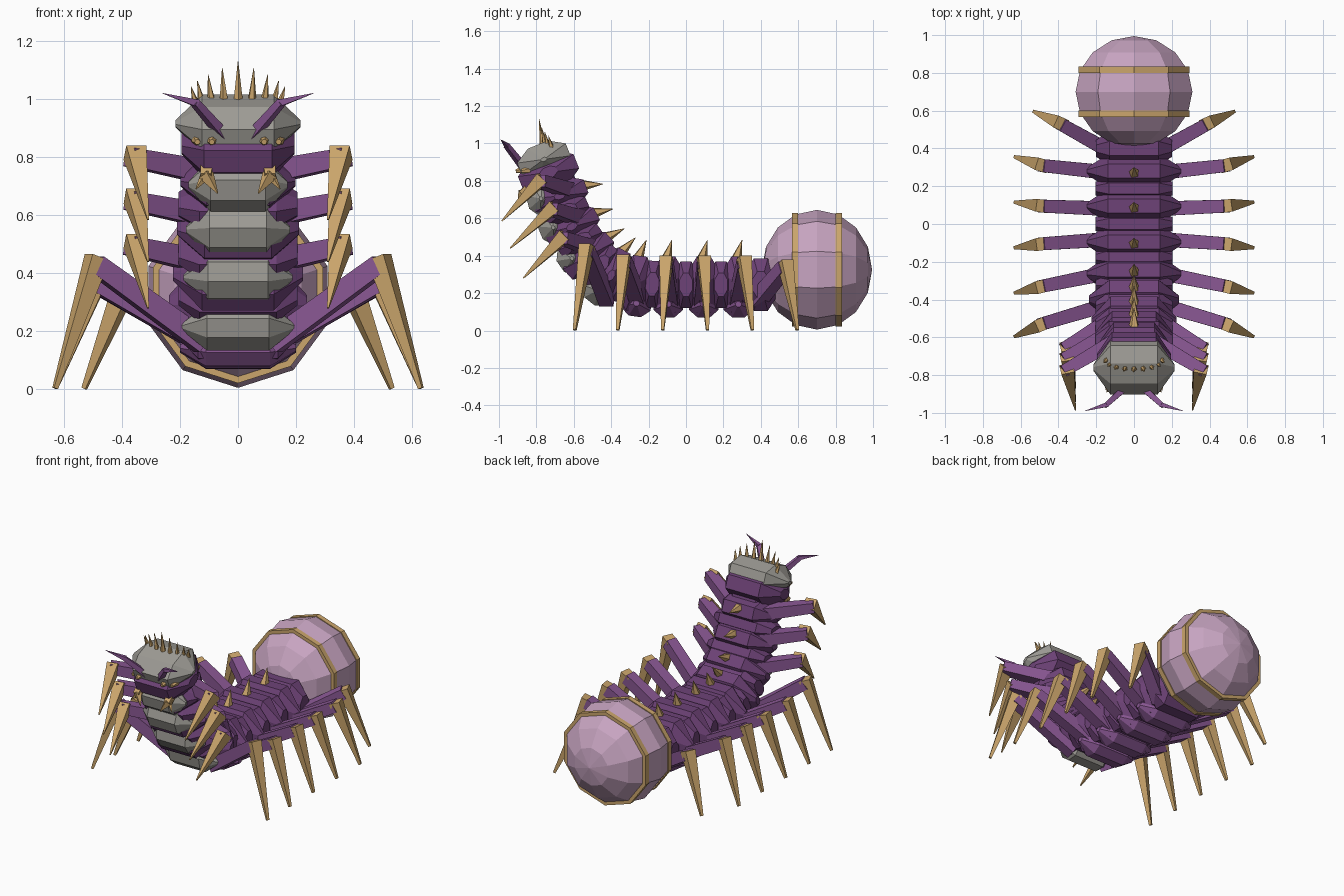
import bpy, bmesh
from math import sin, cos, pi, radians
from mathutils import Vector, Matrix

if "Cube" in bpy.data.objects:
    bpy.data.objects.remove(bpy.data.objects["Cube"], do_unlink=True)


def material(name, rgb):
    m = bpy.data.materials.new(name)
    m.use_nodes = True
    m.diffuse_color = (*rgb, 1)
    bsdf = m.node_tree.nodes["Principled BSDF"]
    bsdf.inputs["Base Color"].default_value = (*rgb, 1)
    bsdf.inputs["Roughness"].default_value = 0.8
    return m


PURPLE = material("dark purple shell", (0.155, 0.055, 0.185))
VIOLET = material("light purple limb", (0.25, 0.095, 0.29))
GREY = material("grey plate", (0.34, 0.33, 0.30))
GOLD = material("tan horn", (0.60, 0.38, 0.15))
PINK = material("pink abdomen", (0.57, 0.37, 0.53))


def finish(name, bm, mat):
    bmesh.ops.recalc_face_normals(bm, faces=bm.faces)
    mesh = bpy.data.meshes.new(name)
    bm.to_mesh(mesh)
    bm.free()
    mesh.materials.append(mat)
    ob = bpy.data.objects.new(name, mesh)
    bpy.context.collection.objects.link(ob)
    return ob


def gem(name, y, z, size, tilt, mat, flat=0.55, end=0.2):
    """Faceted shell: an eight-sided barrel along x with pinched ends."""
    bm = bmesh.new()
    hx, hy, hz = size
    rings = []
    for x, r in ((-1, end), (-flat, 1), (flat, 1), (1, end)):
        r /= cos(pi / 8)
        rings.append([bm.verts.new((x * hx, r * hy * cos(a), r * hz * sin(a)))
                      for a in [(k + 0.5) * pi / 4 for k in range(8)]])
    for a, b in zip(rings, rings[1:]):
        for k in range(8):
            bm.faces.new((a[k], a[k - 1], b[k - 1], b[k]))
    bm.faces.new(rings[0])
    bm.faces.new(rings[-1])
    bm.transform(Matrix.Translation((0, y, z)) @ Matrix.Rotation(-radians(tilt), 4, 'X'))
    return finish(name, bm, mat)


def beam(name, a, b, r1, r2, mat, sides=4):
    """Tapered prism from a to b."""
    a, b = Vector(a), Vector(b)
    d = b - a
    bm = bmesh.new()
    bmesh.ops.create_cone(bm, cap_ends=True, segments=sides, radius1=r1, radius2=r2,
                          depth=d.length)
    turn = d.to_track_quat('Z', 'Y').to_matrix().to_4x4()
    bm.transform(Matrix.Translation((a + b) / 2) @ turn @ Matrix.Rotation(pi / 4, 4, 'Z'))
    return finish(name, bm, mat)


def pair(name, a, b, r1, r2, mat, sides=4):
    for side, s in (("left", 1), ("right", -1)):
        beam(side + "_" + name, (a[0] * s, *a[1:]), (b[0] * s, *b[1:]), r1, r2, mat, sides)


# Body segments along the spine: y, z, tilt
spine = [(0.28, 0.245, 0), (0.095, 0.245, 0), (-0.095, 0.245, 0), (-0.265, 0.25, 8),
         (-0.40, 0.295, 28), (-0.52, 0.40, 48), (-0.61, 0.555, 62), (-0.675, 0.72, 70)]
for i, (y, z, t) in enumerate(spine):
    w = 0.25 if i < 4 else 0.25 - 0.013 * (i - 3)
    gem(f"body_segment_{i}", y, z, (w, 0.09, 0.15), t, PURPLE)
    # Spike on the back, leaning to the rear
    up = Vector((0, sin(radians(t)), cos(radians(t))))
    back = Vector((0, cos(radians(t)), -sin(radians(t))))
    base = Vector((0, y, z)) + up * 0.14
    beam(f"back_spike_{i}", base - back * 0.01, base + up * 0.10 + back * 0.02,
         0.03, 0.001, GOLD, 5)
    if i < 4:
        gem(f"belly_plate_{i}", y, z - 0.105, (0.2, 0.08, 0.07), t, VIOLET)

# Narrower joints between the segments and in front of the abdomen
for i, (a, b) in enumerate(zip(spine, spine[1:])):
    y, z, t = [(p + q) / 2 for p, q in zip(a, b)]
    gem(f"joint_{i}", y, z, (0.205, 0.07, 0.125), t, PURPLE, 0.65, 0.5)
gem("rear_joint", 0.40, 0.245, (0.2, 0.09, 0.14), 0, PURPLE, 0.65, 0.5)
gem("neck_joint", -0.69, 0.79, (0.15, 0.08, 0.1), 70, PURPLE)

# Grey chest plates on the raised front
chest = [(-0.47, 0.215, 38), (-0.61, 0.385, 55), (-0.71, 0.55, 68), (-0.775, 0.705, 75)]
for i, (y, z, t) in enumerate(chest):
    gem(f"chest_plate_{i}", y, z, (0.195 - 0.008 * i, 0.088, 0.075), t, GREY, 0.55, 0.12)

# Walking legs: hip y, knee y, knee z, foot y, foot x
legs = [(0.38, 0.53, 0.34, 0.595, 0.53), (0.27, 0.31, 0.365, 0.355, 0.63),
        (0.08, 0.095, 0.365, 0.115, 0.63), (-0.08, -0.105, 0.365, -0.125, 0.63),
        (-0.255, -0.33, 0.37, -0.365, 0.63), (-0.42, -0.53, 0.43, -0.595, 0.63)]
for i, (hy, ky, kz, fy, fx) in enumerate(legs):
    kx = fx - 0.14
    pair(f"thigh_{i}", (0.12, hy, 0.16), (kx, ky, kz), 0.055, 0.048, VIOLET)
    pair(f"claw_leg_{i}", (kx - 0.005, ky, kz + 0.025), (fx, fy, 0.003), 0.048, 0.011, GOLD)

# Raised arms: hip y, z, knee y, z, tip y, z
arms = [(-0.63, 0.75, -0.78, 0.80, -0.985, 0.585),
        (-0.57, 0.60, -0.715, 0.65, -0.94, 0.44),
        (-0.50, 0.44, -0.66, 0.495, -0.87, 0.28)]
for i, (hy, hz, ky, kz, ty, tz) in enumerate(arms):
    pair(f"arm_{i}", (0.12, hy, hz), (0.375, ky, kz), 0.055, 0.045, VIOLET)
    pair(f"arm_claw_{i}", (0.355, ky + 0.015, kz + 0.015), (0.31, ty, tz), 0.05, 0.004, GOLD)

# Head with grey cap
gem("head", -0.735, 0.845, (0.195, 0.16, 0.10), -22, PURPLE, 0.6, 0.3)
gem("head_cap", -0.76, 0.915, (0.215, 0.14, 0.085), -22, GREY, 0.58, 0.12)

# Crown of horns in an arc
for i in range(-4, 5):
    a = i * radians(19)
    x, y = 0.145 * sin(a), -0.70 - 0.065 * cos(a)
    z = 0.985 - 0.02 * abs(sin(a))
    h = 0.145 - 0.017 * abs(i)
    beam(f"crown_horn_{i + 4}", (x, y, z), (x * 1.15, y - 0.02, z + h), 0.018, 0.001, GOLD, 5)

# Antennae, eyes and mandibles
pair("antenna_base", (0.05, -0.87, 0.875), (0.15, -0.96, 0.99), 0.024, 0.018, VIOLET)
pair("antenna_tip", (0.14, -0.955, 0.985), (0.26, -0.99, 1.02), 0.018, 0.001, VIOLET)
for i, (x, y) in enumerate(((0.09, -0.885), (0.14, -0.855))):
    pair(f"eye_{i}", (x, y + 0.02, 0.86), (x, y - 0.025, 0.852), 0.022, 0.010, GOLD, 6)
pair("mandible_base", (0.105, -0.82, 0.785), (0.11, -0.88, 0.73), 0.032, 0.026, GOLD)
pair("mandible_tip", (0.11, -0.87, 0.74), (0.07, -0.90, 0.675), 0.028, 0.002, GOLD)
pair("mandible_barb", (0.11, -0.86, 0.74), (0.145, -0.89, 0.69), 0.02, 0.002, GOLD)

# Round abdomen with its poles along y, ringed by two bands
RADII = Vector((0.325, 0.295, 0.32))
place = (Matrix.Translation((0, 0.70, 0.325)) @ Matrix.Diagonal((*RADII, 1))
         @ Matrix.Rotation(pi / 2, 4, 'X'))
bm = bmesh.new()
bmesh.ops.create_uvsphere(bm, u_segments=10, v_segments=8, radius=1)
bm.transform(place)
finish("abdomen", bm, PINK)
for name, s in (("front_band", 1), ("rear_band", -1)):
    bm = bmesh.new()
    bmesh.ops.create_cone(bm, cap_ends=True, segments=10, radius1=0.95, radius2=0.95, depth=0.11)
    bm.transform(place @ Matrix.Translation((0, 0, s * 0.395)))
    finish(name, bm, GOLD)
